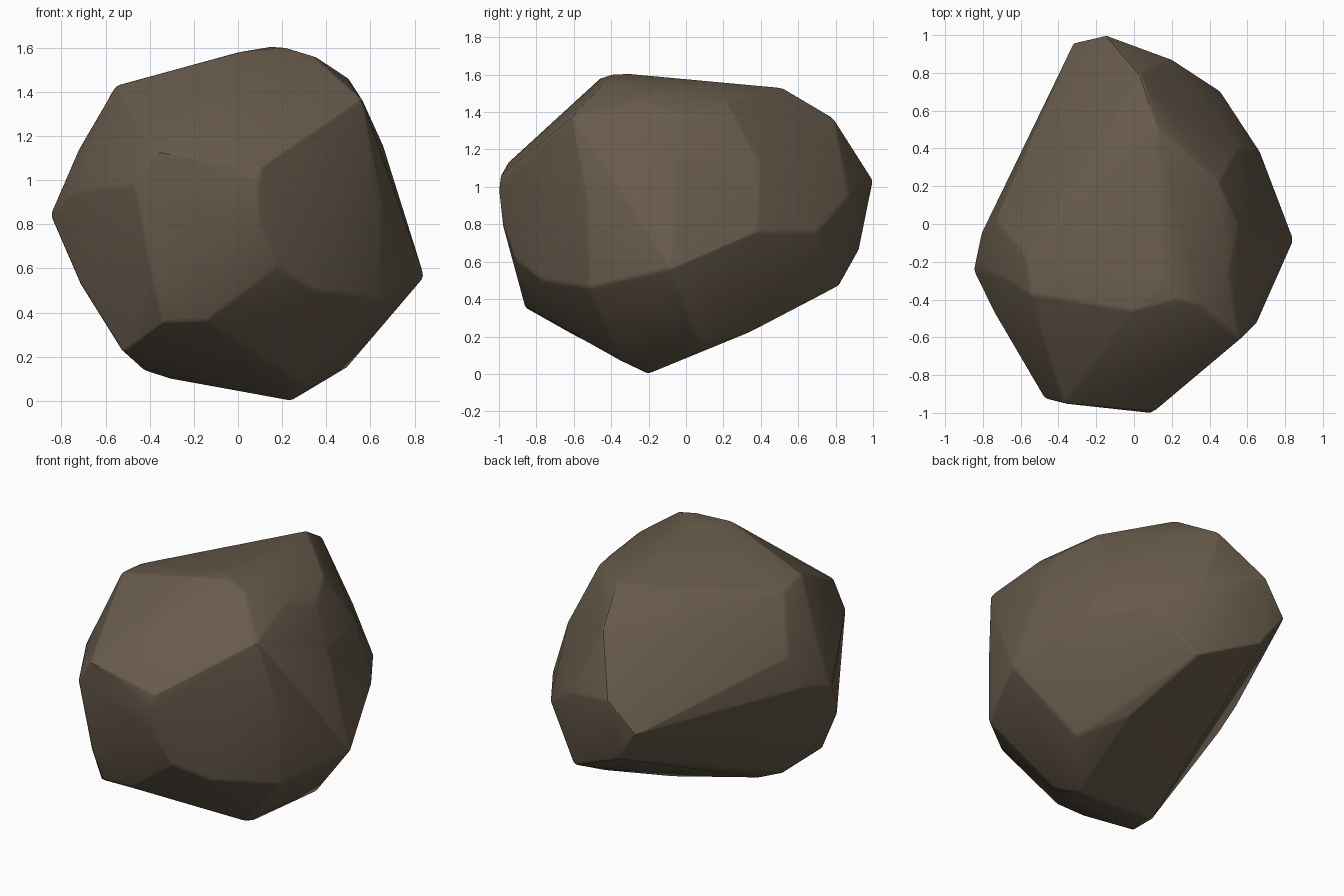
import bpy, bmesh, math

if "Cube" in bpy.data.objects:
    bpy.data.objects.remove(bpy.data.objects["Cube"])

# Corner points of the boulder (47 corners), wrapped in a convex skin
corners = [
    # top and upper front facet
    (.15, -.30, 1.605), (.22, -.40, 1.60), (.35, -.43, 1.56), (.56, -.61, 1.37),
    (0, -.46, 1.58), (-.55, -.37, 1.43), (.11, -.99, 1.06), (-.37, -.95, 1.13),
    # front
    (.09, -1.0, .98), (.10, -.98, .80), (.18, -.91, .61), (-.15, -.86, .36),
    (-.34, -.86, .355), (-.39, -.91, .57), (-.47, -.925, .98),
    # left
    (-.85, -.24, .84), (-.74, -.47, .95), (-.72, -.48, .54), (-.52, -.62, .22),
    (-.57, -.17, 1.40), (-.73, .02, 1.10), (-.81, -.05, .90), (-.72, -.27, 1.14),
    # right
    (.845, -.08, .56), (.65, -.52, .46), (.65, -.52, .90), (.35, -.77, .50),
    (.55, 0, 1.38), (.50, -.25, 1.46), (.66, -.05, 1.15), (.67, .38, .76),
    # back
    (-.32, .96, .85), (-.18, .92, .65), (-.15, 1.0, 1.04), (.21, .82, .47),
    (.03, .79, 1.37), (.12, .52, 1.53), (.45, .22, 1.45), (.46, .70, .76),
    (.20, .87, .95), (.55, .40, 1.12),
    # underside
    (.24, -.20, 0), (.30, -.35, .07), (-.30, -.30, .098), (-.43, -.36, .14),
    (.50, .08, .155), (.33, .36, .23),
]

bm = bmesh.new()
for c in corners:
    bm.verts.new(c)
hull = bmesh.ops.convex_hull(bm, input=bm.verts)
loose = [v for v in bm.verts if not v.link_faces]
bmesh.ops.delete(bm, geom=loose, context='VERTS')

# Merge nearly flat triangles into broad facets
bmesh.ops.dissolve_limit(bm, angle_limit=math.radians(5), verts=bm.verts, edges=bm.edges)
bmesh.ops.recalc_face_normals(bm, faces=bm.faces)
mesh = bpy.data.meshes.new("boulder")
bm.to_mesh(mesh)
bm.free()

boulder = bpy.data.objects.new("boulder", mesh)
bpy.context.collection.objects.link(boulder)

# Brown stone
stone = bpy.data.materials.new("brown stone")
stone.diffuse_color = (.135, .103, .07, 1)
stone.use_nodes = True
stone.node_tree.nodes["Principled BSDF"].inputs["Base Color"].default_value = stone.diffuse_color
mesh.materials.append(stone)

# Slightly worn edges
bpy.context.view_layer.objects.active = boulder
boulder.select_set(True)
bevel = boulder.modifiers.new("worn edges", 'BEVEL')
bevel.width = .015
bevel.segments = 2
bevel.limit_method = 'ANGLE'
bevel.angle_limit = math.radians(15)
bpy.ops.object.modifier_apply(modifier=bevel.name)
bpy.ops.object.shade_smooth_by_angle(angle=math.radians(20))
